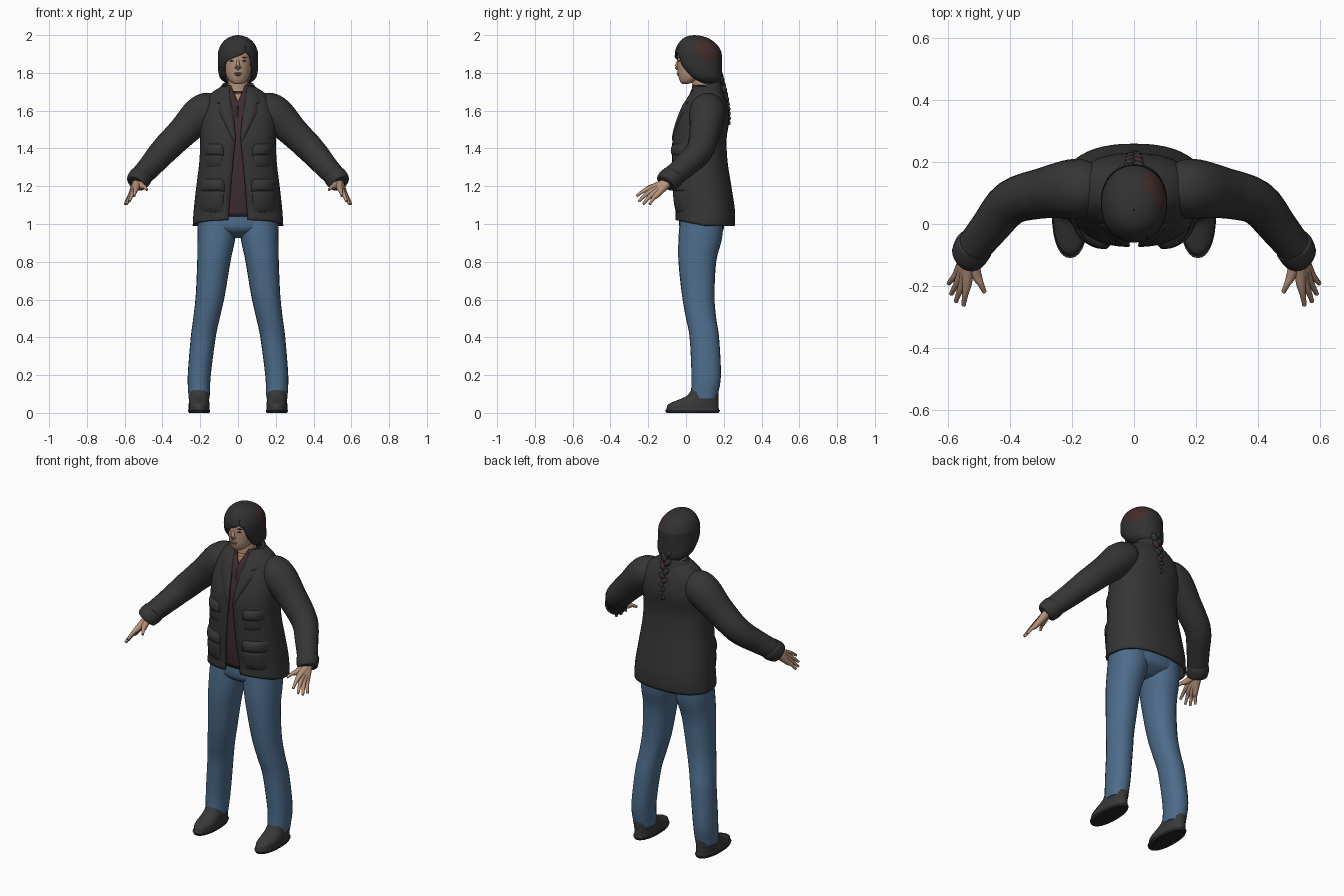
import bpy, bmesh, math
from mathutils import Vector, Matrix

if "Cube" in bpy.data.objects:
    bpy.data.objects.remove(bpy.data.objects["Cube"])


def material(name, *rgb):
    m = bpy.data.materials.new(name)
    m.use_nodes = True
    m.diffuse_color = (*rgb, 1)
    bsdf = m.node_tree.nodes["Principled BSDF"]
    bsdf.inputs["Base Color"].default_value = (*rgb, 1)
    bsdf.inputs["Roughness"].default_value = .8
    return m


CLOTH = material("charcoal_cloth", .036, .036, .036)
HAIR = material("dark_hair", .032, .031, .032)
TINT = material("reddish_hair", .055, .026, .026)
SHIRT = material("maroon_shirt", .05, .026, .028)
DENIM = material("blue_denim", .075, .15, .26)
SKIN = material("skin", .47, .29, .2)
LIPS = material("lips", .3, .15, .11)
SHOE = material("shoe_leather", .04, .04, .04)
SOLE = material("shoe_sole", .018, .018, .018)


def smooth_rows(rows, steps=4):
    """Catmull-Rom resampling of a list of equal-length tuples."""
    out = []
    for i in range(len(rows) - 1):
        a, b, c, d = (rows[max(i - 1, 0)], rows[i], rows[i + 1],
                      rows[min(i + 2, len(rows) - 1)])
        for k in range(steps):
            t = k / steps
            out.append([q + t / 2 * (r - p + t * (2*p - 5*q + 4*r - s + t * (3*q - 3*r + s - p)))
                        for p, q, r, s in zip(a, b, c, d)])
    return out + [list(rows[-1])]


def finish(name, bm, mats, mirror=False, thick=0, rule=None):
    me = bpy.data.meshes.new(name)
    for m in mats:
        me.materials.append(m)
    if rule:
        for f in bm.faces:
            f.material_index = int(rule(f.calc_center_median()))
    bm.to_mesh(me)
    bm.free()
    ob = bpy.data.objects.new(name, me)
    bpy.context.collection.objects.link(ob)
    if thick:
        mod = ob.modifiers.new("thickness", 'SOLIDIFY')
        mod.thickness, mod.offset = thick, -1
    if mirror:
        ob.modifiers.new("mirror", 'MIRROR')
    bpy.ops.object.select_all(action='DESELECT')
    ob.select_set(True)
    bpy.context.view_layer.objects.active = ob
    bpy.ops.object.shade_smooth_by_angle(angle=math.radians(50))
    return ob


def skin_rings(bm, rings, closed, caps=True):
    rings = [[bm.verts.new(p) for p in r] for r in rings]
    n = len(rings[0])
    for lo, hi in zip(rings, rings[1:]):
        for j in range(n if closed else n - 1):
            k = (j + 1) % n
            bm.faces.new((lo[j], lo[k], hi[k], hi[j]))
    if closed and caps:
        bm.faces.new(rings[0][::-1])
        bm.faces.new(rings[-1])


def loft(name, rows, mats, e=1, sides=32, shape=None, **kw):
    """Stack of rounded rings (z, cx, cy, rx, ry) with optional front gap (left, right)."""
    rings = []
    gapped = len(rows[0]) > 5
    for z, cx, cy, rx, ry, *gap in smooth_rows(rows):
        a, b = 0, 2 * math.pi
        if gapped:
            lo, hi = (math.asin(math.copysign(min(abs(g) / rx, 1) ** (1 / e), g)) for g in gap)
            a, b = hi, b + lo
        ring = []
        for j in range(sides + 1 if gapped else sides):
            t = a + (b - a) * j / sides
            s, c = math.sin(t), -math.cos(t)
            p = Vector((cx + rx * math.copysign(abs(s) ** e, s),
                        cy + ry * math.copysign(abs(c) ** e, c), z))
            if shape:
                p.z += shape(p)
            ring.append(p)
        rings.append(ring)
    bm = bmesh.new()
    skin_rings(bm, rings, not gapped)
    bmesh.ops.remove_doubles(bm, verts=bm.verts, dist=.0002)
    return finish(name, bm, mats, **kw)


def tube(name, path, mat, sides=12, steps=4, **kw):
    """Round limb through (x, y, z, radius) points."""
    pts = smooth_rows(path, steps)
    rings = []
    for i, (x, y, z, r) in enumerate(pts):
        d = Vector(pts[min(i + 1, len(pts) - 1)][:3]) - Vector(pts[max(i - 1, 0)][:3])
        q = d.to_track_quat('Z', 'Y')
        rings.append([Vector((x, y, z)) + q @ Vector((r * math.cos(2 * math.pi * j / sides),
                      r * math.sin(2 * math.pi * j / sides), 0)) for j in range(sides)])
    bm = bmesh.new()
    skin_rings(bm, rings, True)
    return finish(name, bm, [mat], **kw)


def ball(name, loc, size, mat, tilt=0, lean=0, **kw):
    bm = bmesh.new()
    m = (Matrix.Translation(loc) @ Matrix.Rotation(lean, 4, 'X') @ Matrix.Rotation(tilt, 4, 'Y')
         @ Matrix.Diagonal((*size, 1)))
    bmesh.ops.create_uvsphere(bm, u_segments=14, v_segments=8, radius=1, matrix=m)
    return finish(name, bm, [mat], **kw)


# Jacket body, open down the front
JACKET_E = .85
jacket = [(z, 0, cy, rx, ry, -g, g) for z, cy, rx, ry, g in (
    (.99, .1, .24, .158, .052), (1.08, .1, .234, .158, .047), (1.2, .085, .221, .155, .038),
    (1.33, .073, .205, .147, .026), (1.45, .072, .2, .143, .015), (1.55, .093, .203, .136, .024),
    (1.63, .105, .188, .115, .035), (1.69, .11, .145, .09, .045), (1.73, .11, .085, .068, .045))]
loft("jacket_body", jacket, [CLOTH], JACKET_E, 48, thick=.012,
     shape=lambda p: max(0, 1.1 - p.z) * max(0, .1 - p.y) * 1.8)
loft("jacket_collar", [(1.675, 0, .112, .125, .088, -.06, .06), (1.715, 0, .112, .105, .08, -.06, .06),
                       (1.75, 0, .11, .083, .075, -.05, .05)],
     [CLOTH], thick=.015, shape=lambda p: (p.y - .16) * .22)

jacket_rings = smooth_rows(jacket)


def jacket_front(x, z):
    for a, b in zip(jacket_rings, jacket_rings[1:]):
        if a[0] <= z <= b[0]:
            t = (z - a[0]) / (b[0] - a[0])
            cy, rx, ry = (a[i] + t * (b[i] - a[i]) for i in (2, 3, 4))
            p = 2 / JACKET_E
            return cy - ry * max(0, 1 - min(1, x / rx) ** p) ** (1 / p)


def pad(name, rows, depth, steps=3, cols=8):
    """Padded panel on the jacket front, from rows of (z, x inner, x outer)."""
    rows = smooth_rows(rows, steps)
    grid = []
    for i, (z, x0, x1) in enumerate(rows):
        line = []
        for j in range(cols + 1):
            x = x0 + (x1 - x0) * j / cols
            puff = max(0, math.sin(math.pi * i / (len(rows) - 1)) * math.sin(math.pi * j / cols))
            line.append((x, jacket_front(x, z) - depth * puff ** .4 + .002, z))
        grid.append(line)
    bm = bmesh.new()
    skin_rings(bm, grid, False)
    return finish(name, bm, [CLOTH], mirror=True)


pad("lapels", [(1.43, .012, .02), (1.53, .018, .07), (1.61, .03, .108), (1.635, .035, .1),
               (1.65, .038, .122), (1.7, .045, .1)], .014)
pad("chest_pockets", [(1.3, .085, .175), (1.35, .08, .18), (1.39, .08, .18)], .014)
pad("chest_pocket_flaps", [(1.36, .075, .185), (1.39, .075, .185), (1.425, .08, .182)], .025)
pad("hip_pockets", [(1.06, .08, .2), (1.13, .075, .205), (1.19, .075, .2)], .02)
pad("hip_pocket_flaps", [(1.17, .07, .205), (1.2, .07, .205), (1.24, .075, .2)], .028)

# Sleeves and cuffs
tube("sleeves", [(.1, .115, 1.625, .06), (.15, .115, 1.61, .09), (.205, .112, 1.575, .096),
                 (.29, .1, 1.49, .082), (.395, .07, 1.385, .073), (.465, -.01, 1.305, .063),
                 (.525, -.085, 1.24, .056)], CLOTH, 20, mirror=True)
tube("cuffs", [(.508, -.06, 1.262, .05), (.515, -.07, 1.25, .062), (.535, -.105, 1.225, .058),
               (.54, -.112, 1.218, .045)], CLOTH, 20, mirror=True)

# Hands: each finger runs from the wrist through its knuckle
wrist = (.533, -.09, 1.225, .024)
for name, mid, tip in (
        ("thumbs", (.508, -.165, 1.2), (.482, -.22, 1.18)),
        ("index_fingers", (.538, -.185, 1.19), (.55, -.262, 1.148)),
        ("middle_fingers", (.548, -.178, 1.176), (.575, -.25, 1.12)),
        ("ring_fingers", (.558, -.168, 1.164), (.59, -.226, 1.105)),
        ("little_fingers", (.566, -.155, 1.154), (.598, -.192, 1.104))):
    bend = [m + (t - m) * .5 for m, t in zip(mid, tip)]
    bend[2] += .006
    tube(name, [wrist, (*mid, .0165), (*bend, .0105), (*tip, .007)], SKIN, 10, mirror=True)

# Shirt with open neck
loft("shirt", [(1.04, 0, .085, .19, .125, 0, 0), (1.2, 0, .08, .185, .135, 0, 0),
               (1.45, 0, .075, .17, .13, 0, 0), (1.55, 0, .093, .17, .122, 0, 0),
               (1.64, 0, .105, .15, .11, 0, 0), (1.69, 0, .1, .09, .082, -.02, .02),
               (1.735, 0, .095, .07, .064, -.042, .042)], [SHIRT], .9, thick=.008)

# Jeans
loft("jeans_seat", [(.925, 0, .085, .06, .05), (.96, 0, .085, .17, .105),
                    (1, 0, .083, .215, .12), (1.1, 0, .083, .2, .115)], [DENIM], .9)
loft("jeans_legs", [(.075, .206, .095, .055, .07), (.1, .206, .098, .057, .072),
                    (.2, .205, .107, .061, .078), (.4, .184, .097, .066, .078),
                    (.5, .167, .08, .07, .08), (.62, .147, .065, .077, .086),
                    (.8, .128, .06, .088, .1), (.92, .115, .075, .1, .115),
                    (1.02, .108, .083, .104, .115)], [DENIM], .92, 24, mirror=True)

# Shoes
loft("shoes", [(0, .206, .035, .054, .138), (.014, .206, .035, .059, .145),
               (.018, .206, .035, .055, .139), (.045, .206, .039, .055, .134),
               (.065, .206, .06, .053, .112), (.09, .206, .088, .053, .084),
               (.125, .207, .1, .054, .07)], [SHOE, SOLE], .9, 28, mirror=True,
     rule=lambda c: c.z < .014)

# Head, neck and face
tube("neck", [(0, .085, 1.58, .07), (0, .085, 1.66, .066), (0, .085, 1.72, .054), (0, .08, 1.82, .055)],
     SKIN, 20)
loft("head", [(1.742, 0, -.005, .016, .016), (1.752, 0, .008, .04, .038), (1.78, 0, .03, .06, .07),
              (1.82, 0, .045, .07, .09), (1.87, 0, .055, .075, .1), (1.92, 0, .06, .075, .1),
              (1.96, 0, .06, .05, .07)], [SKIN])
tube("nose", [(0, -.038, 1.872, .006), (0, -.047, 1.845, .009), (0, -.05, 1.832, .011),
              (0, -.042, 1.82, .008)], SKIN, 10)
ball("nostril_wings", (.01, -.043, 1.829), (.008, .008, .006), SKIN, mirror=True)
ball("upper_lip", (0, -.042, 1.797), (.022, .008, .005), LIPS)
ball("lower_lip", (0, -.039, 1.789), (.018, .008, .005), LIPS)
ball("eyes", (.031, -.035, 1.863), (.013, .006, .004), HAIR, tilt=-.1, mirror=True)
ball("eyebrows", (.032, -.035, 1.882), (.018, .006, .003), HAIR, tilt=-.1, mirror=True)

# Hair shell with a swept fringe and a reddish patch
patch = Vector((.08, .115, 1.925))
loft("hair", [(1.745, 0, .12, .065, .065, -.06, .06), (1.775, 0, .1, .096, .092, -.07, .072),
              (1.82, 0, .078, .106, .112, -.071, .073), (1.85, 0, .068, .107, .122, -.068, .072),
              (1.868, 0, .066, .107, .124, -.05, .07), (1.885, 0, .065, .107, .125, -.01, .065),
              (1.9, 0, .065, .106, .124, .025, .055), (1.915, 0, .064, .104, .122, .04, .04),
              (1.95, 0, .06, .09, .104, .04, .04), (1.98, 0, .053, .062, .072, .03, .03),
              (1.995, 0, .047, .03, .036, .015, .015), (2, 0, .045, .002, .002, .001, .001)],
     [HAIR, TINT], .95, 48, thick=.008, rule=lambda c: (c - patch).length < .066)

# Plait of overlapping tilted strands
for i in range(11):
    t = i / 10
    w = 1 - .55 * t
    side = 1 if i % 2 else -1
    y = .178 + .05 * math.sin(t * math.pi / 2)
    ball(f"plait_strand_{i + 1}", (side * .014 * w, y, 1.785 - .25 * t),
         (.019 * w, .02 * w, .03 * w), TINT if i in (3, 6) else HAIR, tilt=side * .6, lean=.15)
